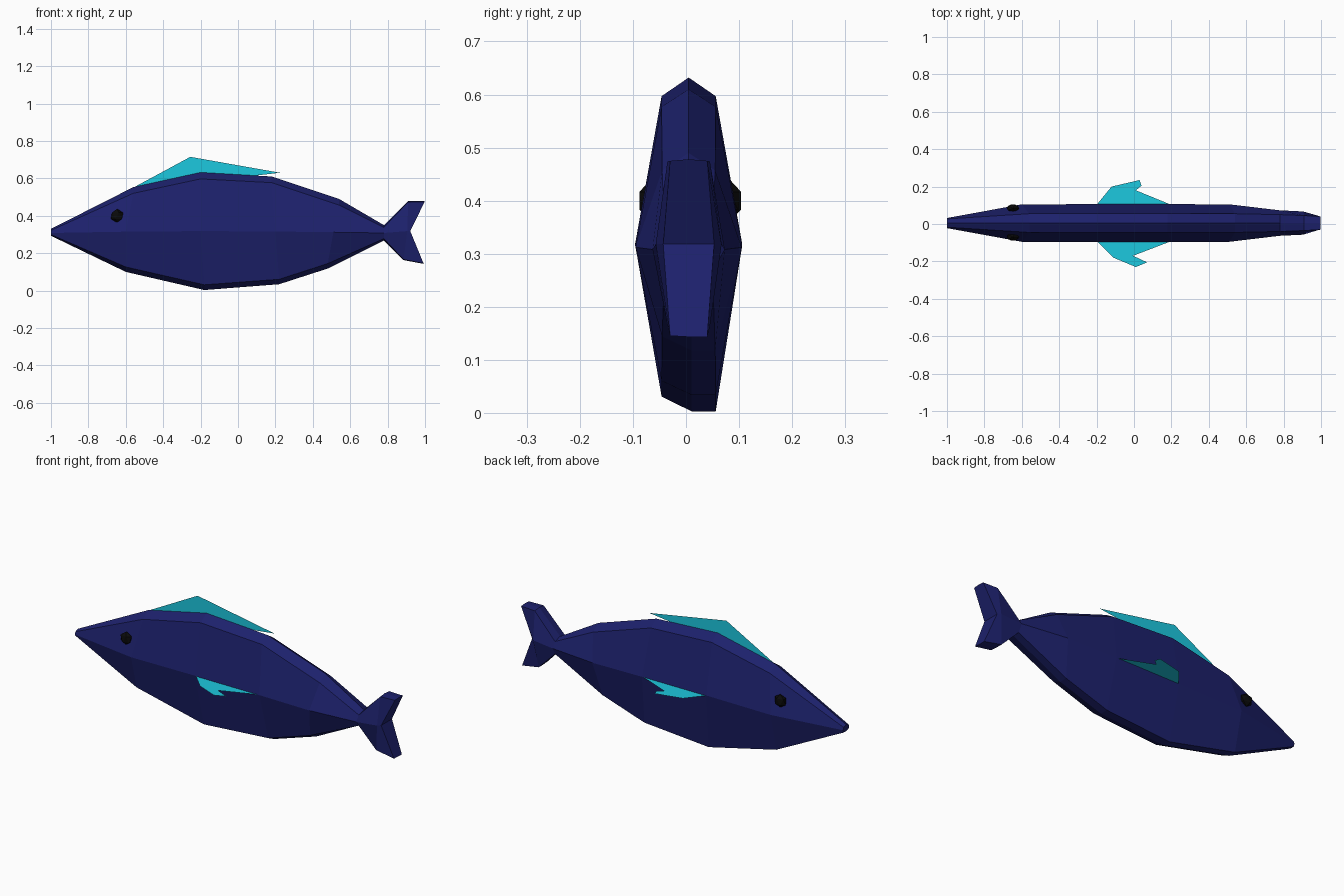
import bpy, bmesh
from mathutils import Matrix

if "Cube" in bpy.data.objects:
    bpy.data.objects.remove(bpy.data.objects["Cube"])


def material(name, color):
    m = bpy.data.materials.new(name)
    m.diffuse_color = (*color, 1)
    m.use_nodes = True
    m.node_tree.nodes["Principled BSDF"].inputs["Base Color"].default_value = m.diffuse_color
    return m


navy = material("navy", (0.012, 0.015, 0.15))
cyan = material("cyan", (0.012, 0.58, 0.74))
black = material("black", (0.003, 0.003, 0.003))


def add_object(name, bm, mat):
    mesh = bpy.data.meshes.new(name)
    bm.to_mesh(mesh)
    bm.free()
    mesh.materials.append(mat)
    ob = bpy.data.objects.new(name, mesh)
    bpy.context.collection.objects.link(ob)
    return ob


# Body and tail: rings from nose to tail tips
# (top x, top z, middle x, middle z, bottom x, bottom z, half width, edge half width, bevel drop)
stations = [
    (-1.00, 0.330, -1.00, 0.308, -1.00, 0.293, 0.027, 0.022, 0.008),
    (-0.56, 0.553, -0.60, 0.315, -0.60, 0.100, 0.100, 0.050, 0.033),
    (-0.20, 0.632, -0.20, 0.318, -0.18, 0.003, 0.101, 0.051, 0.035),
    (0.18, 0.610, 0.20, 0.316, 0.22, 0.034, 0.101, 0.051, 0.033),
    (0.54, 0.490, 0.51, 0.312, 0.48, 0.118, 0.100, 0.050, 0.033),
    (0.78, 0.350, 0.78, 0.308, 0.78, 0.268, 0.068, 0.045, 0.012),
    (0.91, 0.478, 0.905, 0.318, 0.885, 0.163, 0.062, 0.040, 0.004),
    (0.998, 0.478, 0.921, 0.318, 0.992, 0.143, 0.048, 0.035, 0.003),
]
bm = bmesh.new()
rings = []
for xt, zt, xm, zm, xb, zb, w, e, d in stations:
    c = 0.005
    pts = [(xt, c, zt), (xt, c - e, zt - d), (xm, c - w, zm), (xb, c - e, zb + d * 0.8),
           (xb, c + 0.1 * e, zb), (xb, c + e, zb), (xm, c + w, zm), (xt, c + e, zt - d)]
    rings.append([bm.verts.new(p) for p in pts])
for a, b in zip(rings, rings[1:]):
    for i in range(8):
        j = (i + 1) % 8
        bm.faces.new((a[i], a[j], b[j], b[i]))
# End caps, split along the middle so the tail keeps its notch
for r in (rings[0], rings[-1]):
    bm.faces.new((r[0], r[1], r[2], r[6], r[7]))
    bm.faces.new((r[2], r[3], r[4], r[5], r[6]))
bmesh.ops.recalc_face_normals(bm, faces=bm.faces)
add_object("body", bm, navy)


# Thin fins
def fin(name, pts):
    bm = bmesh.new()
    f = bm.faces.new([bm.verts.new(p) for p in pts])
    bmesh.ops.triangulate(bm, faces=[f])
    add_object(name, bm, cyan)


fin("dorsal_fin", [(x, 0.005, z) for x, z in
                   [(-0.57, 0.545), (-0.255, 0.715), (0.225, 0.63), (0.05, 0.61), (-0.2, 0.61)]])
fin("left_fin", [(x, y, 0.316) for x, y in
                 [(-0.21, 0.09), (-0.12, 0.20), (0.03, 0.235), (0.04, 0.205), (0.01, 0.18), (0.23, 0.09)]])
fin("right_fin", [(x, y, 0.316) for x, y in
                  [(-0.21, -0.08), (-0.11, -0.18), (0.01, -0.23), (0.07, -0.205), (-0.005, -0.17), (0.23, -0.08)]])

# Eyes
for name, y in (("left_eye", 0.085), ("right_eye", -0.069)):
    bm = bmesh.new()
    bmesh.ops.create_icosphere(bm, subdivisions=1, radius=0.037,
                               matrix=Matrix.Translation((-0.647, y, 0.40)) @ Matrix.Diagonal((1, 0.6, 1, 1)))
    add_object(name, bm, black)
